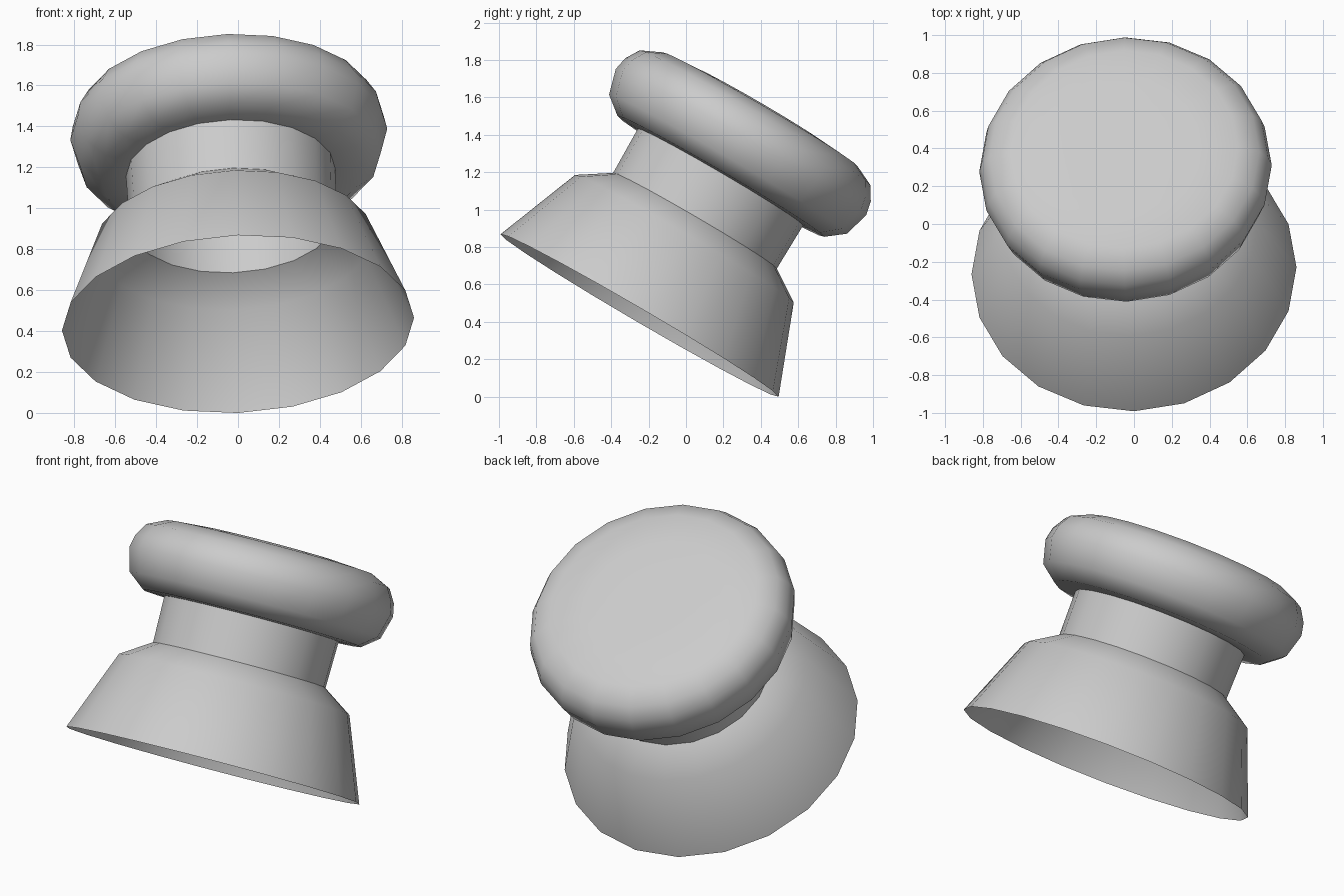
import bpy, math
from mathutils import Matrix, Vector

if "Cube" in bpy.data.objects:
    bpy.data.objects.remove(bpy.data.objects["Cube"])

SIDES = 20

grey = bpy.data.materials.new("light grey")
grey.diffuse_color = (0.6, 0.6, 0.6, 1)
grey.use_nodes = True
grey.node_tree.nodes["Principled BSDF"].inputs["Base Color"].default_value = grey.diffuse_color

# Whole model leans back and a little to the left, pivoting on the rim centre
lean = (Matrix.Translation((0, -0.248, 0.434))
        @ Matrix.Rotation(math.radians(-30.3), 4, 'X')
        @ Matrix.Rotation(math.radians(-2.4), 4, 'Y'))


def lathe(name, profile, closed_top=False):
    """Spin (radius, height) points, listed bottom to top, into a thin shell."""
    verts, faces = [], []
    for r, h in profile:
        for k in range(SIDES):
            a = math.tau * k / SIDES
            verts.append(lean @ Vector((r * math.cos(a), r * math.sin(a), h)))
    for i in range(len(profile) - 1):
        for k in range(SIDES):
            n = (k + 1) % SIDES
            a, b = i * SIDES, (i + 1) * SIDES
            faces.append((a + k, a + n, b + n, b + k))
    if closed_top:
        last = (len(profile) - 1) * SIDES
        faces.append(tuple(range(last, last + SIDES)))
    mesh = bpy.data.meshes.new(name)
    mesh.from_pydata(verts, [], faces)
    mesh.materials.append(grey)
    ob = bpy.data.objects.new(name, mesh)
    bpy.context.collection.objects.link(ob)
    bpy.ops.object.select_all(action='DESELECT')
    ob.select_set(True)
    bpy.context.view_layer.objects.active = ob
    bpy.ops.object.shade_smooth_by_angle(angle=math.radians(50))
    return ob


# Open flared skirt with a shoulder
lathe("skirt", [(0.861, 0), (0.677, 0.475), (0.507, 0.587)])

# Hollow neck
lathe("neck", [(0.507, 0.587), (0.512, 0.858)])

# Rounded cap
lathe("cap", [(0.512, 0.858), (0.64, 0.862), (0.737, 0.938), (0.775, 1.075),
              (0.76, 1.15), (0.715, 1.225), (0.605, 1.277), (0.4, 1.293),
              (0.2, 1.297)], closed_top=True)
